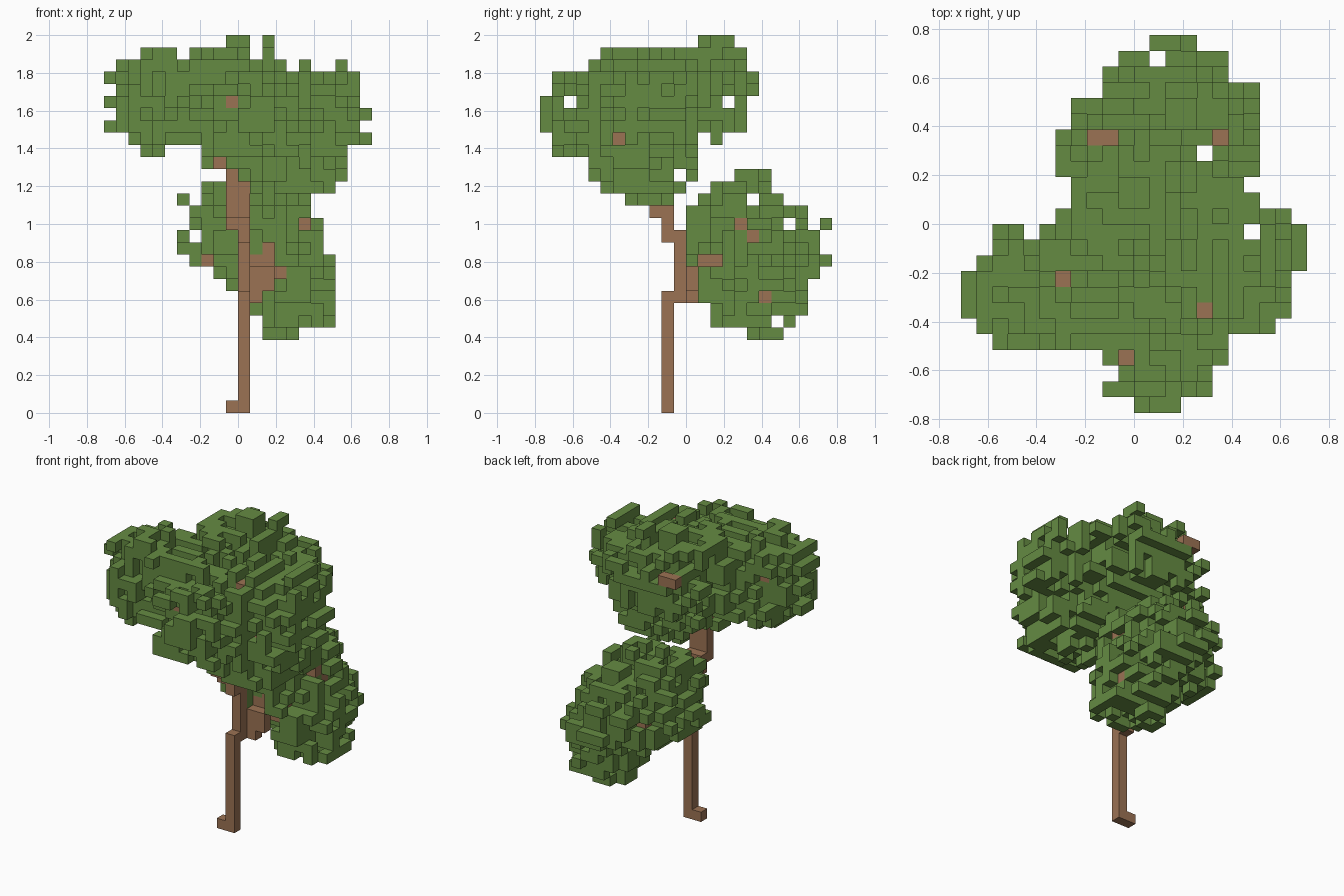
import bpy
import bmesh
import random
from itertools import product
from mathutils import Vector

random.seed(7)
cube = bpy.data.objects.get("Cube")
if cube:
    bpy.data.objects.remove(cube, do_unlink=True)

UNIT = 2 / 31  # edge of one block
SIDES = [Vector(s) for s in ((1, 0, 0), (-1, 0, 0), (0, 1, 0), (0, -1, 0), (0, 0, 1), (0, 0, -1))]


def material(name, colour):
    mat = bpy.data.materials.new(name)
    mat.use_nodes = True
    mat.diffuse_color = colour
    mat.node_tree.nodes["Principled BSDF"].inputs["Base Color"].default_value = colour
    return mat


leaf_green = material("leaf green", (0.13, 0.258, 0.055, 1))
bark_brown = material("bark brown", (0.33, 0.17, 0.088, 1))


def box(low, high):
    return set(product(*(range(a, b + 1) for a, b in zip(low, high))))


def limb(start, end):
    """Straight run of blocks from one cell to another."""
    a, b = Vector(start), Vector(end)
    steps = int((b - a).length * 3)
    return {tuple(round(c) for c in a.lerp(b, i / steps)) for i in range(steps + 1)}


def neighbours(cell):
    return [tuple(int(c + d) for c, d in zip(cell, side)) for side in SIDES]


# Outline of the whole crown in plan: x from, x to, for each row from front to back
PLAN = [(-1, 3), (-2, 5), (-1, 5), (-2, 6), (-9, 6), (-10, 9), (-11, 10), (-11, 10),
        (-11, 10), (-10, 11), (-9, 11), (-9, 11), (-5, 10), (-4, 8), (-4, 7), (-5, 8),
        (-5, 8), (-5, 9), (-4, 8), (-4, 8), (-2, 8), (-2, 6), (-1, 6), (1, 4)]


def clump(bottom, layers):
    """Stack of layers made of ovals, roughened by knocking out surface blocks."""
    cells, tips = set(), set()
    for z, ovals in enumerate(layers, bottom):
        for x0, x1, y0, y1 in ovals:
            for x, y in product(range(x0, x1), range(y0, y1)):
                u = (2 * x + 1 - x0 - x1) / (x1 - x0)
                v = (2 * y + 1 - y0 - y1) / (y1 - y0)
                left, right = PLAN[y + 12]
                # the underside slopes up towards the back right
                if left <= x < right and y - x <= z - 2 and abs(u) ** 2.2 + abs(v) ** 2.2 < 1.02:
                    cells.add((x, y, z))
                    if x in (x0, x1 - 1) or y in (y0, y1 - 1):
                        tips.add((x, y, z))
    for chance in (0.48, 0.24):
        skin = sorted(c for c in cells if any(n not in cells for n in neighbours(c)))
        cells -= {c for c in skin if random.random() < chance * (0.4 if c in tips else 1)}
    return cells


# Leaf clumps: each oval is x from, x to, y from, y to
lower = clump(6, [[oval] for oval in (
    (2, 6, 4, 8), (2, 8, 2, 9), (1, 9, 2, 10), (1, 8, 1, 10), (-1, 8, 1, 10),
    (-2, 9, 1, 11), (-4, 8, 0, 12), (-5, 7, 0, 11), (-5, 7, 0, 11), (-5, 7, 0, 12),
    (-4, 6, 0, 10), (-5, 6, 1, 8), (-3, 4, 2, 7), (-1, 3, 3, 7))])
upper = clump(17, [[oval] for oval in (
    (2, 6, -5, -1), (1, 8, -7, 0), (0, 9, -8, 1), (-3, 9, -8, 1), (-8, 9, -11, 1),
    (-9, 11, -11, 3), (-11, 10, -12, 5), (-10, 11, -12, 5), (-11, 10, -12, 5),
    (-10, 10, -11, 6))] + [
    [(-11, -1, -9, -1), (-3, 6, -11, 2), (-5, 8, -6, 6), (0, 10, -8, 4)],
    [(-10, -2, -9, -1), (-5, 6, -7, 5), (1, 9, -6, 3)],
    [(-8, -4, -7, -2), (-4, 3, -3, 5)],
    [(-1, 1, 1, 3), (1, 3, 2, 4)]])

# Trunk with its foot and kinks
trunk = box((-1, -2, 0), (0, -2, 0))
for low, high in (
        ((0, -2, 0), (0, -2, 9)), ((0, -1, 9), (0, -1, 14)), ((0, -2, 14), (0, -2, 16)),
        ((0, -3, 16), (0, -3, 18)), ((-1, -2, 15), (-1, -2, 16)),
        ((-1, -3, 16), (-1, -3, 19)), ((-2, -3, 20), (-2, -3, 20))):
    trunk |= box(low, high)

# Side branch that steps back into the lower clump
branch = set()
for low, high in (
        ((1, 0, 9), (1, 0, 11)), ((2, 0, 10), (2, 0, 11)), ((1, 1, 12), (1, 2, 12)),
        ((2, 1, 12), (2, 1, 13)), ((3, 1, 11), (3, 1, 11))):
    branch |= box(low, high)
lower = {c for c in lower if not any((c[0], y, c[2]) in branch for y in range(c[1], 3))}
trunk |= branch

# Gaps right through the leaves: axis of the gap, then its place across that axis
for axis, a, b in ((2, 1, 10), (2, 4, 4), (2, 7, -1), (1, 5, 15), (1, -4, 14), (1, -4, 17),
                   (1, -6, 21), (1, -5, 21), (1, -4, 21), (1, 4, 28), (1, 6, 28),
                   (1, -5, 29), (1, 1, 29), (1, 1, 30), (0, -10, 25), (0, 3, 25),
                   (0, 1, 22), (0, -1, 19), (0, 5, 17), (0, 8, 15), (0, 7, 7)):
    gap = {c for c in lower | upper if c[:axis] + c[axis + 1:] == (a, b)}
    lower -= gap
    upper -= gap

# Twig ends laid bare: the cell and the directions in which no leaf covers it
RIGHT, BACK, FRONT, UP = SIDES[0], SIDES[2], SIDES[3], SIDES[4]
UPPER_FORK, LOWER_FORK = (-1, -3, 19), (2, 2, 12)
twigs = (
    ((-1, -9, 25), UPPER_FORK, (FRONT, UP)), ((-5, -4, 27), UPPER_FORK, (UP,)),
    ((4, -6, 27), UPPER_FORK, (UP,)), ((6, -6, 22), UPPER_FORK, (RIGHT,)),
    ((-3, 5, 27), UPPER_FORK, (UP,)), ((-2, 5, 27), UPPER_FORK, (UP,)),
    ((-8, -3, 26), UPPER_FORK, (BACK,)), ((-2, -3, 20), UPPER_FORK, (FRONT,)),
    ((3, 1, 12), LOWER_FORK, (RIGHT,)), ((3, 2, 12), LOWER_FORK, (RIGHT,)),
    ((5, 4, 15), LOWER_FORK, (RIGHT,)), ((6, 6, 9), LOWER_FORK, (RIGHT,)),
    ((5, 5, 14), LOWER_FORK, (UP,)), ((-3, 4, 15), LOWER_FORK, (BACK,)),
    ((-1, 7, 13), LOWER_FORK, (BACK,)), ((-3, 3, 12), LOWER_FORK, (BACK,)))
for cell, fork, ways in twigs:
    trunk.add(cell)
    for way in ways:
        line = {tuple(int(p + d * i) for p, d in zip(cell, way)) for i in range(1, 24)}
        lower -= line
        upper -= line
solid = trunk | lower | upper

# Limbs run from the forks to the twig ends where leaves fully wrap them
for cell, fork, ways in twigs:
    trunk |= {c for c in limb(fork, cell) if c in solid and all(n in solid for n in neighbours(c))}
lower -= trunk
upper -= trunk


def build(name, cells, mat):
    """Mesh of the outer faces of a set of blocks."""
    bm = bmesh.new()
    for cell in sorted(cells):
        centre = Vector(cell) + Vector((0.5, 0.5, 0.5))
        for side, near in zip(SIDES, neighbours(cell)):
            if near in solid:
                continue
            u = Vector((side.y, side.z, side.x))
            v = side.cross(u)
            mid = centre + side / 2
            corners = [mid + (u * i + v * j) / 2 for i, j in ((-1, -1), (1, -1), (1, 1), (-1, 1))]
            bm.faces.new([bm.verts.new(p * UNIT) for p in corners])
    bmesh.ops.remove_doubles(bm, verts=bm.verts, dist=UNIT / 100)
    mesh = bpy.data.meshes.new(name)
    bm.to_mesh(mesh)
    bm.free()
    mesh.materials.append(mat)
    bpy.context.collection.objects.link(bpy.data.objects.new(name, mesh))


build("trunk_and_branches", trunk, bark_brown)
build("lower_leaves", lower, leaf_green)
build("upper_leaves", upper, leaf_green)
